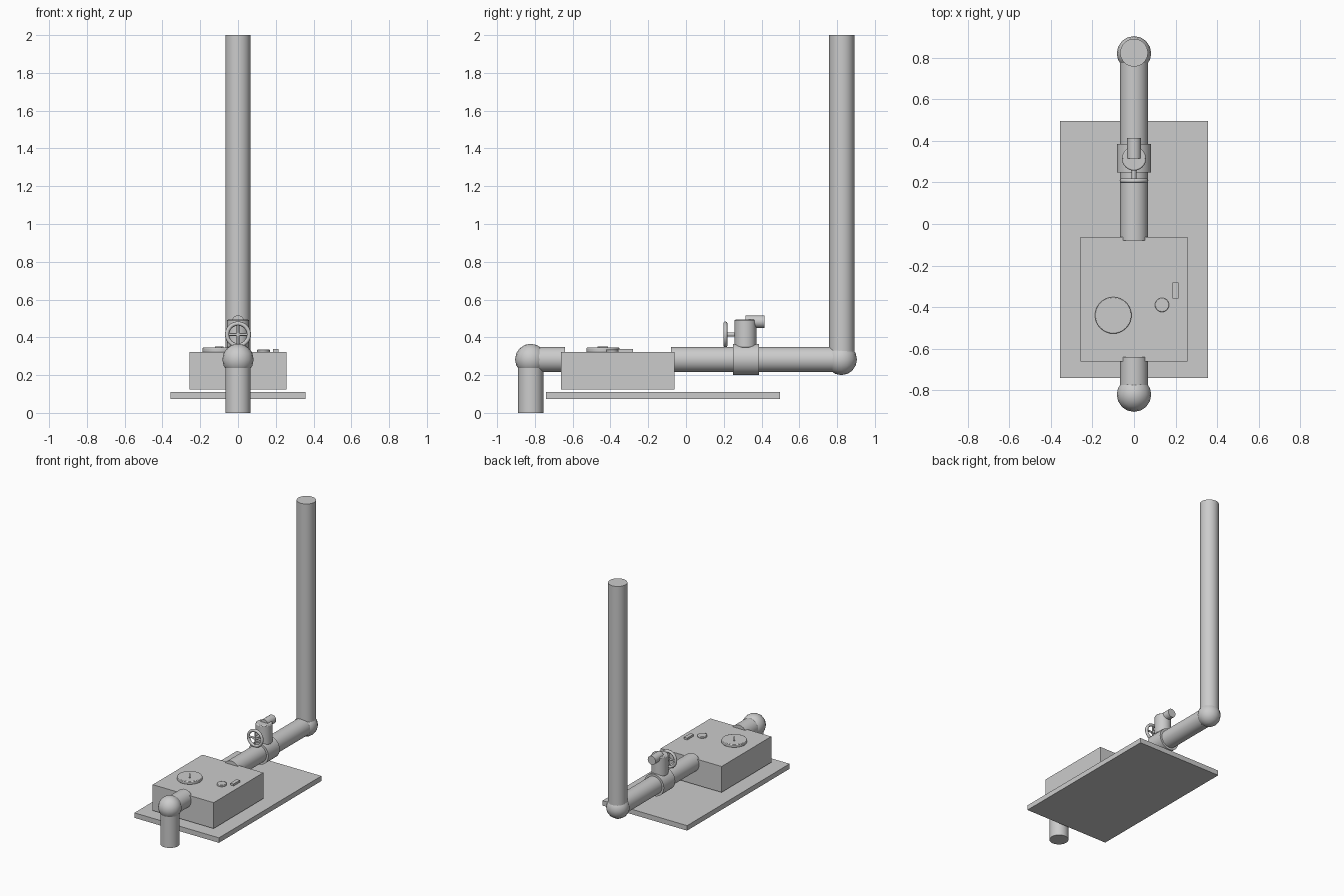
import bpy, math

cube = bpy.data.objects.get("Cube")
if cube:
    bpy.data.objects.remove(cube, do_unlink=True)

grey = bpy.data.materials.new("plain_grey")
grey.use_nodes = True
COLOUR = (0.6, 0.6, 0.6, 1)
grey.diffuse_color = COLOUR
grey.node_tree.nodes["Principled BSDF"].inputs["Base Color"].default_value = COLOUR

ROT = {"x": (0, math.pi / 2, 0), "y": (math.pi / 2, 0, 0), "z": (0, 0, 0)}


def finish(name, smooth=True):
    ob = bpy.context.object
    ob.name = name
    ob.data.materials.append(grey)
    if smooth:
        bpy.ops.object.shade_smooth_by_angle(angle=math.radians(40))
    return ob


def box(name, centre, size, turn=0):
    bpy.ops.mesh.primitive_cube_add(size=1, location=centre, rotation=(0, 0, turn))
    bpy.context.object.scale = size
    return finish(name, False)


def rod(name, centre, radius, length, axis="z", sides=32):
    bpy.ops.mesh.primitive_cylinder_add(vertices=sides, radius=radius, depth=length,
                                        location=centre, rotation=ROT[axis])
    return finish(name)


def ball(name, centre, radius):
    bpy.ops.mesh.primitive_uv_sphere_add(segments=16, ring_count=8, radius=radius, location=centre)
    return finish(name)


def bevel(ob, width):
    mod = ob.modifiers.new("rounded_rim", "BEVEL")
    mod.width, mod.segments = width, 2
    mod.limit_method = "ANGLE"


PIPE, JOINT, AXIS_Z, END_Y = 0.067, 0.083, 0.283, 0.822

# Base and pump housing
box("base_plate", (0, -0.122, 0.092), (0.715, 1.238, 0.038))
box("pump_housing", (0, -0.362, 0.224), (0.515, 0.6, 0.198))

# Inlet pipe and elbow at the front
rod("inlet_drop", (0, -END_Y, AXIS_Z / 2), PIPE, AXIS_Z)
rod("inlet_run", (0, -0.73, AXIS_Z), PIPE, 0.18, "y")
ball("inlet_elbow", (0, -END_Y, AXIS_Z), JOINT)

# Outlet pipe, elbow and tall riser at the back
rod("outlet_run", (0, 0.37, AXIS_Z), PIPE, 0.9, "y")
ball("outlet_elbow", (0, END_Y, AXIS_Z), JOINT)
rod("riser", (0, END_Y + 0.003, 1 + AXIS_Z / 2), PIPE, 2 - AXIS_Z)

# Valve body with its spout
rod("valve_collar", (0, 0.317, AXIS_Z), JOINT, 0.138, "y")
bevel(rod("valve_body", (0, 0.315, 0.42), 0.058, 0.148), 0.006)
rod("valve_spout", (0, 0.365, 0.483), 0.033, 0.1, "y", 24)

# Handwheel
HUB = (0, 0.208, 0.415)
bpy.ops.mesh.primitive_torus_add(location=HUB, rotation=ROT["y"], major_radius=0.058,
                                 minor_radius=0.011, major_segments=32, minor_segments=10)
finish("handwheel_rim")
rod("handwheel_axle", (0, 0.235, 0.415), 0.011, 0.07, "y", 16)
for axis in "xz":
    rod("handwheel_spoke_" + axis, HUB, 0.007, 0.116, axis, 10)

# Controls on the housing lid
bevel(rod("gauge_dial", (-0.1, -0.44, 0.333), 0.088, 0.024), 0.004)
box("gauge_needle", (-0.1, -0.44, 0.348), (0.012, 0.06, 0.008), math.radians(35))
bevel(rod("round_button", (0.135, -0.39, 0.328), 0.034, 0.016), 0.004)
box("switch", (0.2, -0.32, 0.329), (0.028, 0.078, 0.018))
